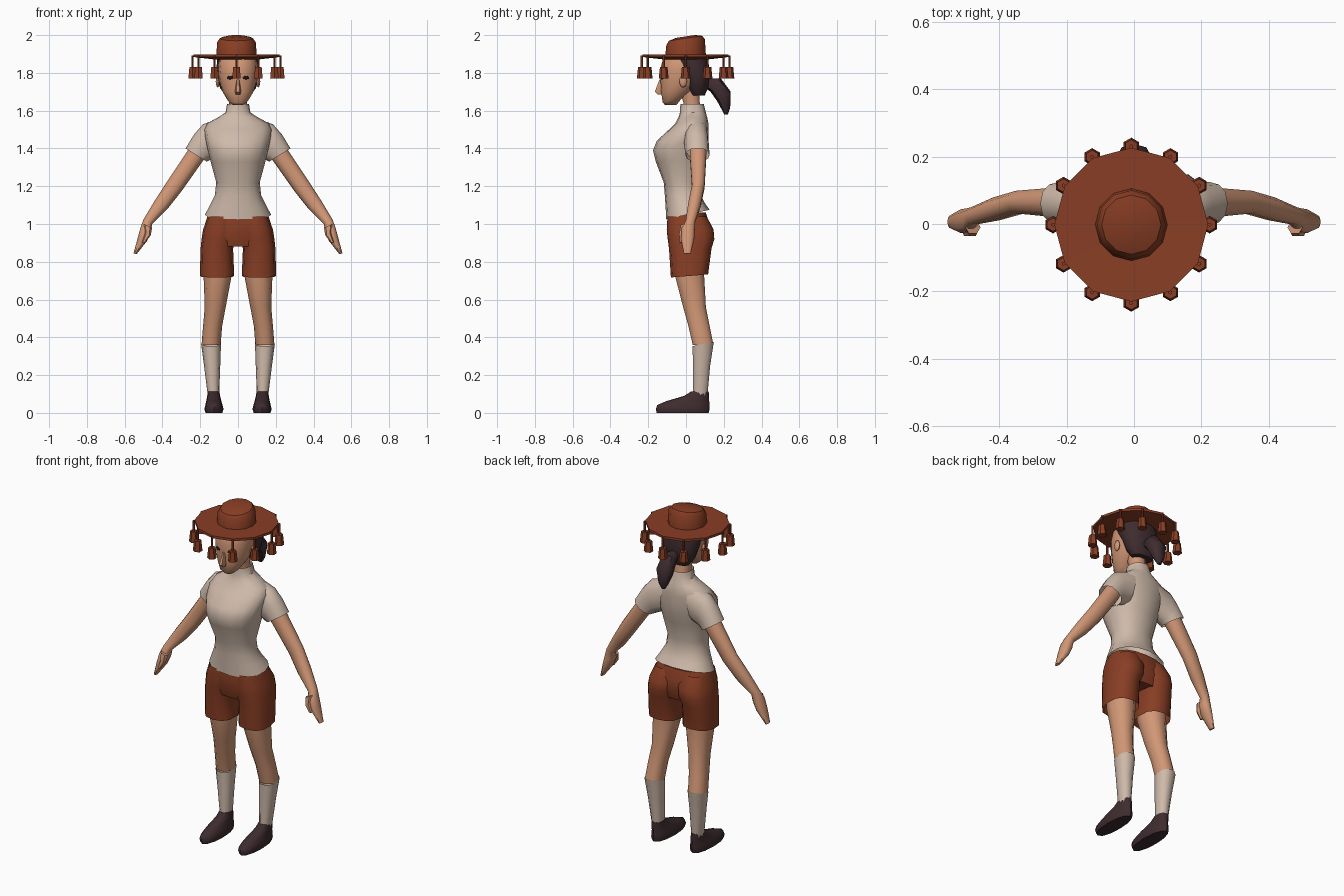
import bpy, bmesh, math
from mathutils import Vector

if "Cube" in bpy.data.objects:
    bpy.data.objects.remove(bpy.data.objects["Cube"])


def material(name, rgb):
    m = bpy.data.materials.new(name)
    m.diffuse_color = (*rgb, 1)
    m.use_nodes = True
    m.node_tree.nodes["Principled BSDF"].inputs["Base Color"].default_value = m.diffuse_color
    return m


RUST = material("rust cloth", (0.25, 0.048, 0.018))
CREAM = material("cream cloth", (0.62, 0.49, 0.40))
SKIN = material("skin", (0.64, 0.31, 0.18))
DARK = material("dark brown", (0.048, 0.025, 0.028))
BLACK = material("eye black", (0.012, 0.010, 0.010))


def finish(bm, name, mat, angle=45):
    bmesh.ops.recalc_face_normals(bm, faces=bm.faces)
    me = bpy.data.meshes.new(name)
    bm.to_mesh(me)
    bm.free()
    ob = bpy.data.objects.new(name, me)
    bpy.context.collection.objects.link(ob)
    me.materials.append(mat)
    bpy.ops.object.select_all(action='DESELECT')
    bpy.context.view_layer.objects.active = ob
    ob.select_set(True)
    bpy.ops.object.shade_smooth_by_angle(angle=math.radians(angle))
    return ob


def loft(name, rings, mat, side=1, n=12, caps=(True, True), power=0.9):
    """Skin rings (x0, z0, x1, z1, y0, y1, dz): x/z span, y span, front-to-back lift."""
    bm = bmesh.new()
    loops = []
    for x0, z0, x1, z1, y0, y1, *dz in rings:
        lift = dz[0] if dz else 0
        loop = []
        for k in range(n):
            t = 2 * math.pi * k / n
            c, s = math.cos(t), math.sin(t)
            c = math.copysign(abs(c) ** power, c)
            s = math.copysign(abs(s) ** power, s)
            x = (x0 + x1) / 2 + (x1 - x0) / 2 * c
            z = (z0 + z1) / 2 + (z1 - z0) / 2 * c + lift * s
            y = (y0 + y1) / 2 + (y1 - y0) / 2 * s
            loop.append(bm.verts.new((x * side, y, z)))
        loops.append(loop)
    for a, b in zip(loops, loops[1:]):
        for k in range(n):
            j = (k + 1) % n
            bm.faces.new((a[k], a[j], b[j], b[k]))
    if caps[0]:
        bm.faces.new(loops[0])
    if caps[1]:
        bm.faces.new(loops[-1])
    return finish(bm, name, mat)


def level(*rows):
    """Rings centred on x = 0 from rows (z, half width, y0, y1, dz)."""
    return [(-w, z, w, z, y0, y1, *dz) for z, w, y0, y1, *dz in rows]


def upright(*rows):
    """Level rings off the centre line from rows (z, outer x, inner x, y0, y1, dz)."""
    return [(a, z, b, z, y0, y1, *dz) for z, a, b, y0, y1, *dz in rows]


# Shirt body with collar
loft("shirt", level(
    (1.05, .175, -.105, .125, .025), (1.10, .148, -.108, .10, .01), (1.15, .123, -.112, .08),
    (1.22, .115, -.118, .075), (1.33, .145, -.16, .10), (1.39, .16, -.175, .115),
    (1.44, .17, -.155, .12), (1.50, .18, -.09, .12), (1.535, .16, -.055, .118),
    (1.565, .105, -.04, .112), (1.59, .066, -.032, .105), (1.635, .058, -.03, .094)),
    CREAM, n=16, caps=(False, False))

# Hip section of the shorts
loft("shorts_hips", level(
    (1.06, .155, -.095, .105), (1.00, .175, -.10, .125), (.94, .188, -.098, .13),
    (.88, .17, -.08, .11)), RUST, n=16, power=.8)

for s, tag in ((1, "right"), (-1, "left")):
    # Sleeve, arm with hand, thumb
    loft("sleeve_" + tag, [
        (-.07, 1.57, -.10, 1.36, .0, .115), (-.185, 1.528, -.145, 1.34, -.01, .12),
        (-.232, 1.475, -.155, 1.335, -.008, .122), (-.278, 1.40, -.165, 1.33, -.003, .125)],
        CREAM, s, caps=(False, False))
    loft("arm_" + tag, [
        (-.22, 1.46, -.15, 1.40, .02, .11), (-.262, 1.395, -.178, 1.345, .018, .11),
        (-.375, 1.225, -.30, 1.172, .03, .10), (-.44, 1.125, -.375, 1.078, .01, .08),
        (-.50, 1.025, -.455, 1.00, -.003, .05), (-.515, .985, -.46, .96, -.025, .048),
        (-.53, .93, -.482, .91, -.028, .045), (-.553, .845, -.537, .84, -.012, .025)],
        SKIN, s, n=10)
    loft("thumb_" + tag, [
        (-.50, 1.0, -.455, .98, -.03, .01), (-.495, .95, -.462, .94, -.038, -.005),
        (-.508, .903, -.492, .90, -.036, -.016)], SKIN, s, n=6)

    # Leg of the shorts, bare leg, sock, shoe
    loft("shorts_leg_" + tag, upright(
        (1.04, -.16, -.01, -.098, .11), (.97, -.185, -.002, -.102, .146),
        (.92, -.193, -.008, -.097, .15), (.87, -.198, -.026, -.09, .135),
        (.725, -.202, -.02, -.08, .117, .008)), RUST, s, caps=(False, False), power=.8)
    loft("leg_" + tag, upright(
        (.82, -.182, -.03, -.065, .10), (.72, -.182, -.035, -.06, .10),
        (.56, -.176, -.065, -.018, .108), (.46, -.185, -.084, .01, .128),
        (.36, -.193, -.092, .033, .148)), SKIN, s, n=10, caps=(False, False))
    loft("sock_" + tag, upright(
        (.365, -.195, -.09, .032, .15, .012), (.25, -.18, -.094, .035, .13),
        (.09, -.16, -.10, .035, .115)), CREAM, s, n=10, caps=(False, False))
    loft("shoe_" + tag, upright(
        (0, -.172, -.083, -.155, .12), (.02, -.178, -.077, -.16, .125),
        (.042, -.173, -.082, -.152, .125), (.062, -.168, -.088, -.105, .123),
        (.09, -.163, -.095, -.01, .122), (.114, -.16, -.098, .028, .12)), DARK, s)

# Neck, head, nose
loft("neck", level((1.57, .05, -.01, .09), (1.64, .047, -.015, .075), (1.72, .05, -.04, .07)),
     SKIN, n=10)
head = loft("head", level(
    (1.63, .028, -.112, -.05, .0), (1.655, .055, -.125, -.02, .012), (1.70, .082, -.133, .03),
    (1.76, .10, -.137, .08), (1.82, .105, -.14, .10), (1.87, .10, -.125, .10),
    (1.90, .08, -.10, .08)), SKIN, n=14)
loft("nose", level((1.765, .007, -.142, -.12), (1.70, .017, -.168, -.12), (1.685, .012, -.15, -.12)),
     SKIN, n=6)

# Hair cap and ponytail
loft("hair", level(
    (1.68, .065, .03, .10), (1.72, .095, .005, .118), (1.78, .111, -.015, .125),
    (1.83, .114, -.055, .125), (1.89, .108, -.09, .115)), DARK, n=14)
loft("ponytail", level(
    (1.75, .025, .09, .115, .02), (1.735, .043, .13, .185, .035), (1.675, .05, .165, .237, .025),
    (1.61, .03, .19, .234, .006), (1.58, .012, .203, .222)), DARK, n=8)

# Eyes and ears
bpy.context.view_layer.update()
for s, tag in ((-1, "right"), (1, "left")):
    hit, spot, normal, _ = head.ray_cast(Vector((.042 * s, -1, 1.775)), Vector((0, 1, 0)))
    bm = bmesh.new()
    bmesh.ops.create_uvsphere(bm, u_segments=8, v_segments=6, radius=1)
    bmesh.ops.scale(bm, vec=(.02, .010, .0045), verts=bm.verts)
    ob = finish(bm, "eye_" + tag, BLACK)
    ob.rotation_euler = normal.to_track_quat('Z', 'Y').to_euler()
    ob.location = spot
    bm = bmesh.new()
    bmesh.ops.create_uvsphere(bm, u_segments=8, v_segments=6, radius=1)
    bmesh.ops.scale(bm, vec=(.011, .020, .032), verts=bm.verts)
    bmesh.ops.translate(bm, vec=(.107 * s, -.015, 1.755), verts=bm.verts)
    finish(bm, "ear_" + tag, SKIN)

# Hat: twelve-sided brim and crown, crown rising to the back
HX, HY, N = -.008, -.002, 12
profile = [(.09, 1.868), (.228, 1.884), (.228, 1.898), (.107, 1.897), (.102, 1.962),
           (.088, 1.983), (.05, 1.993)]
bm = bmesh.new()
rows = []
for r, z in profile:
    row = []
    for k in range(N):
        t = 2 * math.pi * k / N
        y = r * math.sin(t)
        row.append(bm.verts.new((HX + r * math.cos(t), HY + y, z + (.15 * y if z > 1.93 else 0))))
    rows.append(row)
for a, b in zip(rows, rows[1:]):
    for k in range(N):
        bm.faces.new((a[k], a[(k + 1) % N], b[(k + 1) % N], b[k]))
bm.faces.new(rows[0])
bm.faces.new(rows[-1])
finish(bm, "hat", RUST, 35)

# Hanging corks on strings around the brim
for k in range(N):
    t = 2 * math.pi * k / N
    x, y = HX + .232 * math.cos(t), HY + .232 * math.sin(t)
    for name, z, h, r1, r2 in (("cork", 1.80, .062, .026, .020), ("string", 1.858, .07, .006, .006)):
        bm = bmesh.new()
        bmesh.ops.create_cone(bm, cap_ends=True, segments=6, radius1=r1, radius2=r2, depth=h)
        bmesh.ops.translate(bm, vec=(x, y, z), verts=bm.verts)
        finish(bm, f"{name}_{k + 1}", RUST)
